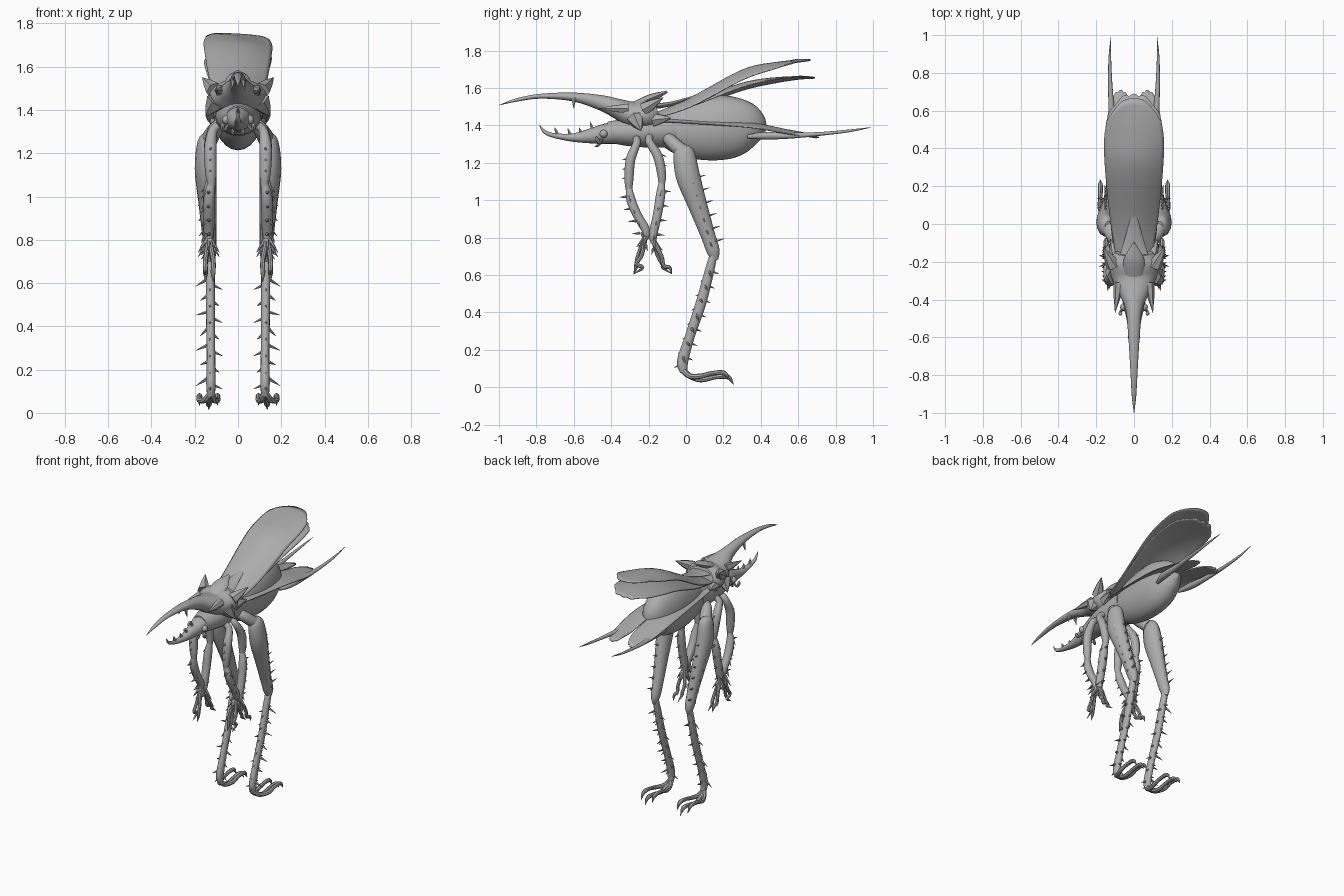
import bpy, bmesh, math
from mathutils import Vector

shell = bpy.data.materials.new("shell grey")
shell.diffuse_color = (0.42, 0.42, 0.42, 1)


def finish(bm, name, mirror=False, angle=40):
    bmesh.ops.recalc_face_normals(bm, faces=bm.faces)
    me = bpy.data.meshes.new(name)
    bm.to_mesh(me)
    bm.free()
    ob = bpy.data.objects.new(name, me)
    bpy.context.collection.objects.link(ob)
    me.materials.append(shell)
    if mirror:
        m = ob.modifiers.new("mirror", 'MIRROR')
        m.use_mirror_merge = False
    bpy.ops.object.select_all(action='DESELECT')
    ob.select_set(True)
    bpy.context.view_layer.objects.active = ob
    bpy.ops.object.shade_smooth_by_angle(angle=math.radians(angle))
    return ob


def spline(pts, sub):
    """Catmull-Rom through tuples of any length"""
    P = [Vector(p) for p in pts]
    P = [P[0] * 2 - P[1]] + P + [P[-1] * 2 - P[-2]]
    out = []
    for i in range(1, len(P) - 2):
        a, b, c, d = P[i - 1:i + 3]
        for k in range(sub):
            t = k / sub
            out.append(0.5 * (2 * b + (c - a) * t + (2 * a - 5 * b + 4 * c - d) * t * t
                              + (3 * b - a - 3 * c + d) * t ** 3))
    return out + [P[-2]]


def loft(bm, pts, segs=12, sub=4):
    """Elliptic tube; each point is x, y, z, half width, half depth"""
    pts = [tuple(p) if len(p) == 5 else tuple(p) + (p[3],) for p in pts]
    s = spline([p[:3] for p in pts], sub)
    r = spline([(p[3], p[4], 0) for p in pts], sub)
    rings = []
    for i, c in enumerate(s):
        tan = (s[min(i + 1, len(s) - 1)] - s[max(i - 1, 0)]).normalized()
        ref = Vector((1, 0, 0)) if abs(tan.x) < 0.9 else Vector((0, 1, 0))
        side = (ref - tan * ref.dot(tan)).normalized()
        up = tan.cross(side)
        w, h = max(r[i].x, 0.001), max(r[i].y, 0.001)
        rings.append([bm.verts.new(c + side * w * math.cos(a) + up * h * math.sin(a))
                      for a in (2 * math.pi * k / segs for k in range(segs))])
    for a, b in zip(rings, rings[1:]):
        for k in range(segs):
            bm.faces.new((a[k], a[(k + 1) % segs], b[(k + 1) % segs], b[k]))
    bm.faces.new(rings[0])
    bm.faces.new(rings[-1])


def tube(name, pts, mirror=False, segs=12, sub=4):
    bm = bmesh.new()
    loft(bm, pts, segs, sub)
    return finish(bm, name, mirror)


def spikes(name, items, mirror=True):
    """Cones, each given as base, tip, radius"""
    bm = bmesh.new()
    for base, tip, r in items:
        m = [(b + t) / 2 for b, t in zip(base, tip)]
        loft(bm, [(*base, r), (*m, r * 0.6), (*tip, 0.001)], 6, 1)
    return finish(bm, name, mirror)


def wing(name, line, widths, x0, camber, roll, lobes, mirror=False):
    """Thin cambered blade along a (y, z) line, with a lobed tip"""
    bm = bmesh.new()
    nu, nv = 20, 18
    path = spline([(0, y, z) for y, z in line], 8)
    wid = spline([(w, 0, 0) for w in widths], 8)
    grid = []
    for i in range(nu + 1):
        row = []
        for j in range(nv + 1):
            v = 2 * j / nv - 1
            end = 1 - 0.14 * abs(v) ** 3.5 - 0.02 * (1 - abs(math.cos(lobes * math.pi * v / 2)))
            t = i / nu * end
            f = t * (len(path) - 1)
            k = min(int(f), len(path) - 2)
            c = path[k].lerp(path[k + 1], f - k)
            g = t * (len(wid) - 1)
            q = min(int(g), len(wid) - 2)
            w = wid[q].lerp(wid[q + 1], g - q).x
            row.append(bm.verts.new((x0[0] + (x0[1] - x0[0]) * t + w * v, c.y,
                                     c.z - camber * v * v * math.sin(math.pi * min(t + .1, 1)) - roll * v * w)))
        grid.append(row)
    for a, b in zip(grid, grid[1:]):
        for j in range(nv):
            bm.faces.new((a[j], a[j + 1], b[j + 1], b[j]))
    ob = finish(bm, name, mirror)
    s = ob.modifiers.new("thickness", 'SOLIDIFY')
    s.thickness = 0.006
    s.offset = 0


# Body
tube("abdomen", [(0, -.16, 1.38, .06, .06), (0, -.05, 1.375, .095, .13), (0, .08, 1.38, .112, .165),
                 (0, .22, 1.39, .112, .17), (0, .33, 1.395, .09, .135), (0, .40, 1.39, .05, .075),
                 (0, .43, 1.385, .005, .01)], segs=24)
tube("thorax", [(0, -.42, 1.365, .055, .055), (0, -.32, 1.365, .085, .075), (0, -.2, 1.37, .105, .09),
                (0, -.05, 1.38, .10, .10)], segs=18)
tube("shield_and_horn", [(0, -.15, 1.475, .10, .065), (0, -.2, 1.46, .135, .085), (0, -.28, 1.455, .12, .075),
                         (0, -.36, 1.487, .085, .056), (0, -.45, 1.52, .045, .042),
                         (0, -.6, 1.552, .03, .024), (0, -.78, 1.556, .019, .013),
                         (0, -.91, 1.535, .012, .009), (0, -1, 1.508, .001, .001)], segs=18)
spikes("shield_spikes", [((.08, -.31, 1.49), (.10, -.47, 1.49), .03),
                         ((.11, -.22, 1.49), (.165, -.12, 1.55), .04),
                         ((.10, -.27, 1.44), (.15, -.24, 1.37), .05),
                         ((.09, -.17, 1.43), (.125, -.08, 1.44), .04),
                         ((.02, -.6, 1.545), (.032, -.6, 1.49), .014)])
tube("shield_crest", [(0, -.29, 1.50, .05, .02), (0, -.19, 1.545, .055, .022), (0, -.10, 1.58, .006, .006)])
# Triangular plate behind the shield
tube("back_plate", [(0, -.19, 1.50, .085, .015), (0, -.08, 1.515, .05, .012), (0, .09, 1.57, .002, .003)], sub=2)

# Head
tube("head", [(0, -.36, 1.36, .062, .06), (0, -.43, 1.355, .058, .055), (0, -.50, 1.345, .04, .042),
              (0, -.6, 1.335, .026, .023), (0, -.7, 1.345, .015, .013), (0, -.755, 1.365, .010, .01),
              (0, -.785, 1.405, .001, .001)], segs=16)
spikes("head_teeth", [((0, y, z), (0, y - .012, z + h), .012) for y, z, h in
                      ((-.5, 1.375, .045), (-.56, 1.355, .035), (-.62, 1.35, .035), (-.69, 1.355, .035))], False)
bm = bmesh.new()
bmesh.ops.create_uvsphere(bm, u_segments=12, v_segments=8, radius=.022)
bmesh.ops.translate(bm, verts=bm.verts, vec=(.052, -.44, 1.355))
finish(bm, "eye", True)
tube("feeler", [(.045, -.45, 1.33, .008), (.068, -.46, 1.305, .007), (.072, -.475, 1.325, .010),
                (.066, -.48, 1.34, .002)], True, 8)
tube("mouth_part", [(.02, -.45, 1.32, .01), (.025, -.47, 1.295, .008), (.02, -.49, 1.285, .001)], True, 8)

# Wings: two raised blades above the back, one flat pair beside the abdomen
wing("upper_wing", [(-.2, 1.45), (.02, 1.545), (.3, 1.695), (.48, 1.735), (.665, 1.75)],
     [.09, .125, .153, .155, .115], (0, 0), .045, .06, 1)
wing("second_wing", [(-.19, 1.44), (.05, 1.53), (.3, 1.625), (.5, 1.655), (.69, 1.655)],
     [.06, .115, .15, .152, .11], (0, 0), .03, -.06, 4)
wing("lower_wing", [(-.18, 1.43), (.1, 1.425), (.35, 1.41), (.55, 1.37), (.71, 1.335)],
     [.02, .05, .072, .068, .045], (.085, .07), .012, .15, 3, True)
tube("tail_spine", [(.085, .33, 1.34, .01), (.105, .42, 1.345, .024, .02), (.115, .55, 1.345, .018, .016),
                    (.125, .72, 1.355, .012, .01), (.128, .88, 1.372, .007), (.122, .99, 1.39, .001)], True)

# Hind legs
tube("hind_hip", [(.06, -.10, 1.34, .03), (.10, -.08, 1.315, .035), (.135, -.02, 1.26, .04)], True)
tube("hind_thigh", [(.135, -.015, 1.29, .02, .03), (.145, -.01, 1.25, .042, .058),
                    (.15, .01, 1.13, .05, .066), (.142, .06, .98, .042, .053), (.132, .115, .82, .033, .04),
                    (.13, .145, .73, .028, .036), (.13, .155, .68, .012, .018)], True, 14)
tube("hind_shin", [(.13, .15, .72, .02), (.128, .125, .62, .021, .025), (.127, .08, .45, .021, .028),
                   (.125, .02, .27, .02, .026), (.125, -.018, .14, .022, .03), (.125, -.012, .08, .018, .02)], True)
for i, x in enumerate((.095, .135, .178)):
    d = .0 if i == 1 else .02
    tube(f"hind_toe_{i + 1}", [(.125, -.015, .09, .018), (.125 * .5 + x * .5, .02, .06, .015),
                               (x, .08, .04 + d, .014), (x, .16 - d, .055 + d, .012),
                               (x, .225 - d, .055 + d, .013), (x, .255 - d, .014 + d, .001)], True, 8)
hind = []
for i in range(7):
    t = i / 6
    y, z = .125 - .14 * t, .62 - .46 * t
    hind.append(((.14, y, z), (.195 - .02 * (i % 2), y + .012, z - .035 + .01 * (i % 3)), .009))
    hind.append(((.115, y, z - .03), (.072 + .015 * (i % 2), y, z - .05), .009))
    hind.append(((.128, y + .015, z), (.13, y + .052, z - .015), .009))
    hind.append(((.128, y - .015, z - .04), (.13, y - .05, z - .055), .009))
for i in range(6):
    t = i / 5
    y, z = .055 + .10 * t, 1.12 - .34 * t
    hind.append(((.145, y, z), (.155, y + .05, z + .015), .008))
    hind.append(((.165 - .015 * t, y - .03, z), (.195 - .02 * t, y - .015, z - .03), .008))
spikes("hind_leg_spikes", hind)

# Front and middle legs: knee and ankle positions in y, z
for name, hip, knee, ankle, mid, toe in (
        ("front", (-.265, 1.30), (-.305, 1.05), (-.215, .79), (-.245, .68), (-.28, .605)),
        ("middle", (-.195, 1.31), (-.13, 1.08), (-.175, .77), (-.14, .67), (-.075, .605))):
    s = -1 if name == "front" else 1
    my, mz = (hip[0] + knee[0]) / 2 + s * .012, (hip[1] + knee[1]) / 2
    tube(f"{name}_thigh", [(.09, hip[0], hip[1] + .03, .02), (.118, *hip, .022), (.128, my, mz + .04, .029, .027),
                           (.125, knee[0], knee[1] + .06, .026, .025), (.122, *knee, .017)], True, 10)
    ny, nz = (knee[0] + ankle[0]) / 2, (knee[1] + ankle[1]) / 2
    tube(f"{name}_shin", [(.122, knee[0], knee[1] + .02, .016), (.132, knee[0] * .75 + ny * .25, knee[1] - .05, .026),
                          (.135, ny, nz, .027, .025), (.135, ankle[0], ankle[1] + .05, .024),
                          (.135, *ankle, .014)], True, 10)
    for i, x in enumerate((.115, .15)):
        dy = .018 * (i * 2 - 1)
        tube(f"{name}_toe_{i + 1}", [(.135, ankle[0], ankle[1] + .02, .013), (x, mid[0] + dy / 2, mid[1] + .03, .011),
                                     (x, mid[0] + s * .02, mid[1] - .02, .011),
                                     (x, toe[0] - s * .03 + dy, toe[1] + .035, .010), (x, *toe, .001)], True, 8)
    sp = []
    for i in range(5):
        t = i / 4
        y, z = knee[0] + (ankle[0] - knee[0]) * t, knee[1] - .03 + (ankle[1] - knee[1]) * t
        sp.append(((.135, y + s * .01, z), (.14, y + s * .05, z - .005), .009))
        sp.append(((.145, y, z), (.17, y - s * .01, z - .03), .009))
    a = ankle[1] + .02
    sp += [((.14, ankle[0], a), (.185, ankle[0] + s * .01, a - .07), .012),
           ((.13, ankle[0], a), (.085, ankle[0] + s * .01, a - .07), .012),
           ((.135, ankle[0], a), (.135, ankle[0] + s * .05, a - .06), .012)]
    for i in range(3):
        sp.append(((.125, my + s * .01, mz + .05 - i * .05), (.13, my + s * .045, mz + .04 - i * .05), .008))
    spikes(f"{name}_leg_spikes", sp)
